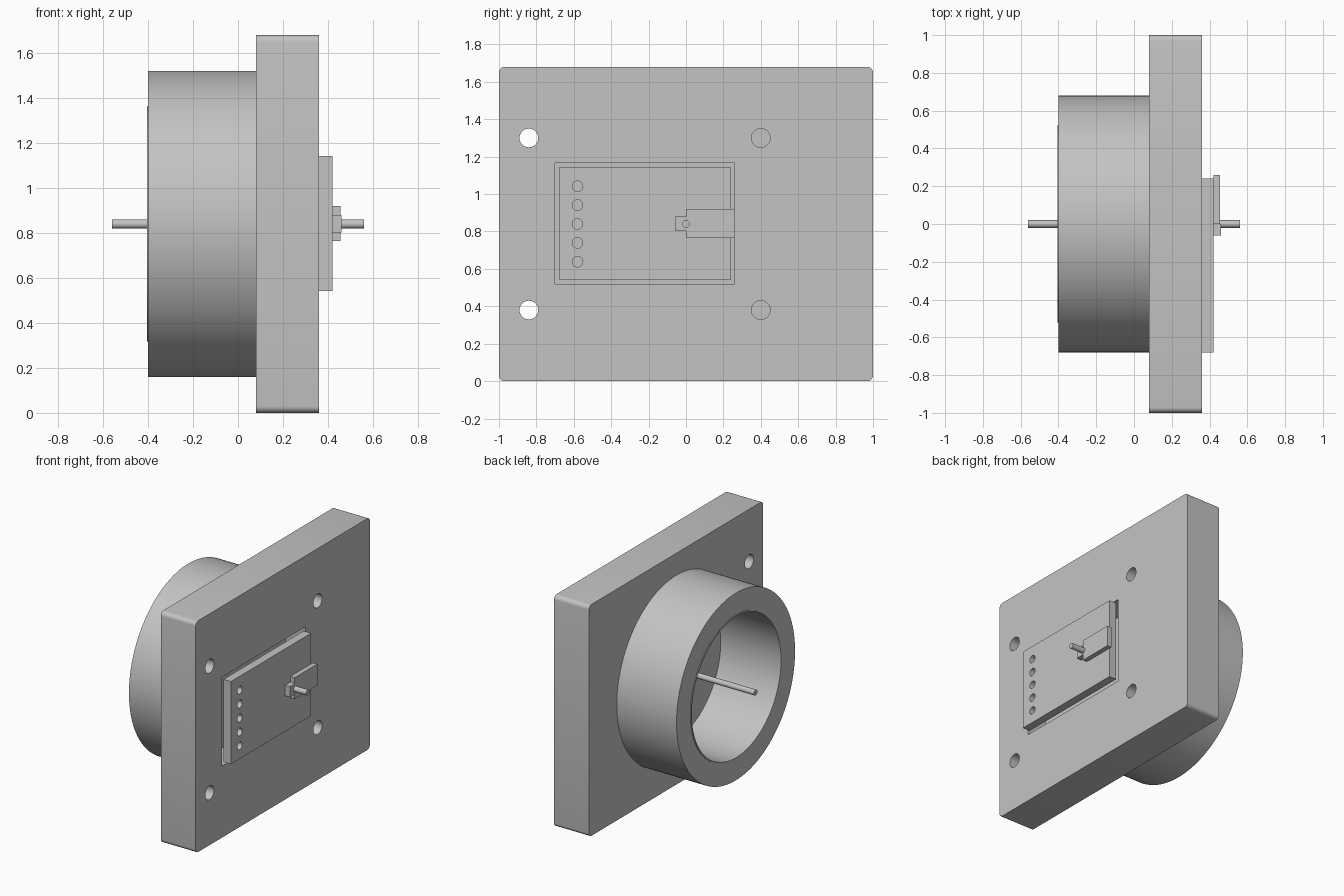
import bpy, bmesh, math
from mathutils import Matrix, Vector

if "Cube" in bpy.data.objects:
    bpy.data.objects.remove(bpy.data.objects["Cube"], do_unlink=True)

AXIS_Z = 0.84  # height of the tube and shaft centre line

grey = bpy.data.materials.new("light_grey")
grey.use_nodes = True
colour = (0.55, 0.55, 0.55, 1)
grey.diffuse_color = colour
grey.node_tree.nodes["Principled BSDF"].inputs["Base Color"].default_value = colour


def finish(name, bm):
    mesh = bpy.data.meshes.new(name)
    bmesh.ops.recalc_face_normals(bm, faces=bm.faces)
    bm.to_mesh(mesh)
    bm.free()
    mesh.materials.append(grey)
    obj = bpy.data.objects.new(name, mesh)
    bpy.context.collection.objects.link(obj)
    return obj


def box(name, xs, ys, zs, corner=0):
    """Box from ranges, with its edges along x optionally rounded."""
    bm = bmesh.new()
    lo, hi = Vector((xs[0], ys[0], zs[0])), Vector((xs[1], ys[1], zs[1]))
    size = Matrix.Diagonal((hi - lo).to_4d())
    bmesh.ops.create_cube(bm, size=1, matrix=Matrix.Translation((lo + hi) / 2) @ size)
    if corner:
        edges = [e for e in bm.edges
                 if abs(e.verts[0].co.x - e.verts[1].co.x) > 0.01]
        bmesh.ops.bevel(bm, geom=edges, offset=corner, segments=5,
                        profile=0.5, affect='EDGES')
    return finish(name, bm)


def rod(name, xs, y, z, radius, sides=32):
    """Solid cylinder along x."""
    bm = bmesh.new()
    place = Matrix.Translation((sum(xs) / 2, y, z)) @ Matrix.Rotation(math.pi / 2, 4, 'Y')
    bmesh.ops.create_cone(bm, cap_ends=True, segments=sides, radius1=radius,
                          radius2=radius, depth=xs[1] - xs[0], matrix=place)
    return finish(name, bm)


def tube(name, xs, outer, inner, sides=128):
    """Hollow cylinder along x, spun from a rectangle."""
    bm = bmesh.new()
    corners = [(xs[0], inner), (xs[1], inner), (xs[1], outer), (xs[0], outer)]
    verts = [bm.verts.new((x, 0, AXIS_Z + r)) for x, r in corners]
    edges = [bm.edges.new((verts[i], verts[(i + 1) % 4])) for i in range(4)]
    bmesh.ops.spin(bm, geom=verts + edges, cent=(0, 0, AXIS_Z), axis=(1, 0, 0),
                   angle=math.tau, steps=sides)
    bmesh.ops.remove_doubles(bm, verts=bm.verts, dist=0.0001)
    return finish(name, bm)


def cut(target, cutters):
    """Subtract the cutters from the target and discard them."""
    bpy.context.view_layer.objects.active = target
    for cutter in cutters:
        cutter.hide_render = True
        mod = target.modifiers.new("cut", 'BOOLEAN')
        mod.operation = 'DIFFERENCE'
        mod.solver = 'EXACT'
        mod.object = cutter
        bpy.ops.object.modifier_apply(modifier=mod.name)
        bpy.data.objects.remove(cutter, do_unlink=True)


# Mounting plate with four screw holes and a pocket behind the board
plate = box("mounting_plate", (0.08, 0.36), (-1, 1), (0, 1.68), corner=0.03)
cutters = [rod("hole_cutter", (0.0, 0.5), y, z, 0.05)
           for y in (-0.84, 0.4) for z in (0.38, 1.3)]
cutters.append(box("pocket_cutter", (0.2, 0.5), (-0.7, 0.26), (0.52, 1.165)))
cut(plate, cutters)

# Housing tube with a thin inner sleeve standing slightly proud
housing = tube("housing_tube", (-0.4, 0.08), 0.68, 0.52)
sleeve = tube("inner_sleeve", (-0.405, 0.08), 0.522, 0.512)

# Circuit board with a column of terminal holes
board = box("circuit_board", (0.36, 0.42), (-0.68, 0.24), (0.543, 1.143))
cut(board, [rod("terminal_cutter", (0.3, 0.5), -0.58, AXIS_Z + i * 0.101, 0.028)
            for i in range(-2, 3)])

# Sensor body, its front block and the central shaft
sensor = box("sensor_body", (0.42, 0.455), (0, 0.26), (0.765, 0.92))
block = box("sensor_block", (0.42, 0.46), (-0.06, 0.0), (0.803, 0.88))
shaft = rod("central_shaft", (-0.56, 0.56), 0, AXIS_Z, 0.02)

# Smooth round surfaces, keep edges sharp
bpy.ops.object.select_all(action='DESELECT')
for obj in (plate, housing, sleeve, board, sensor, block, shaft):
    obj.select_set(True)
bpy.context.view_layer.objects.active = plate
bpy.ops.object.shade_smooth_by_angle(angle=math.radians(35))
